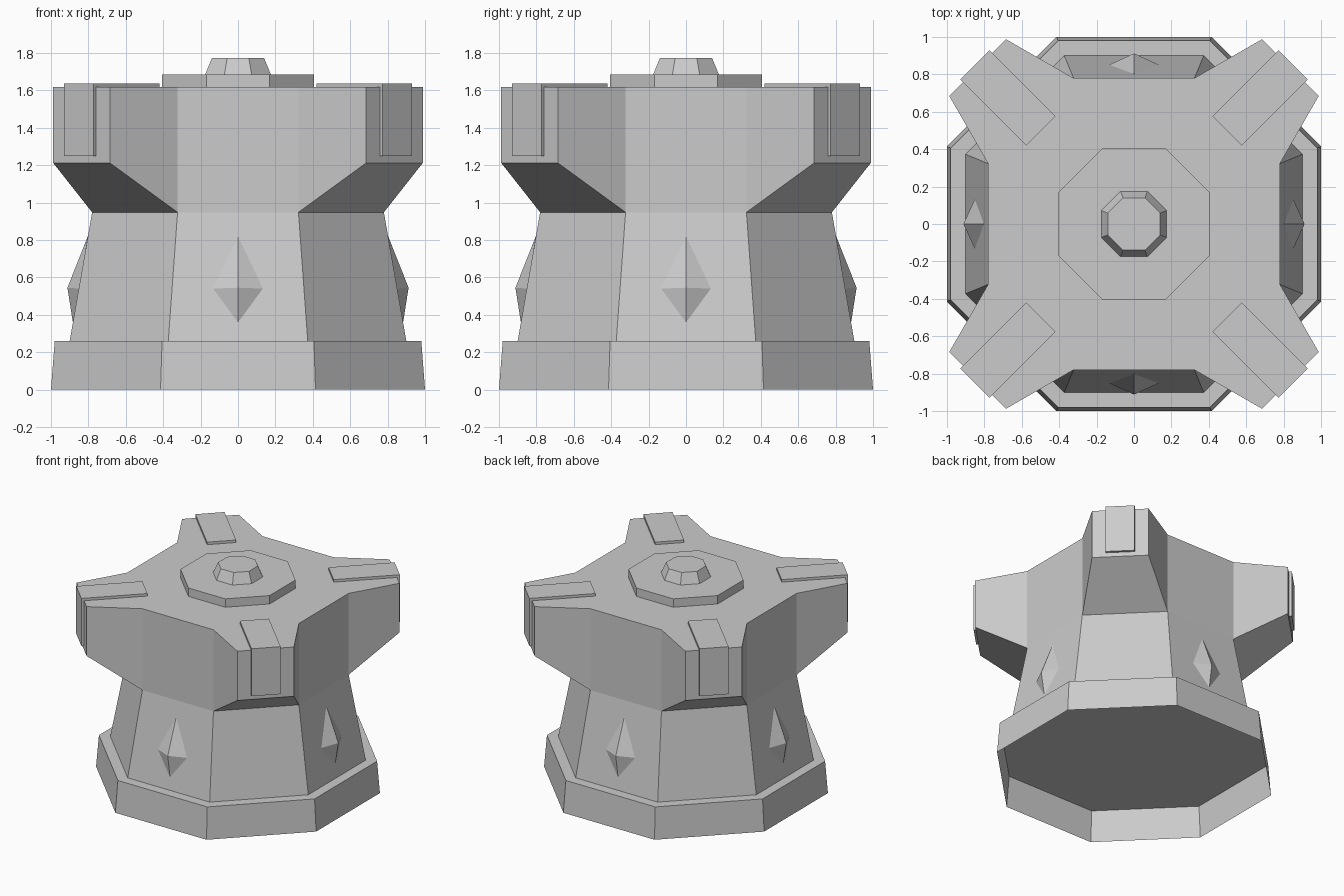
import bpy, bmesh, math
from mathutils import Matrix, Vector

if "Cube" in bpy.data.objects:
    bpy.data.objects.remove(bpy.data.objects["Cube"], do_unlink=True)

GREY = (0.6, 0.6, 0.6, 1.0)
stone = bpy.data.materials.new("stone_grey")
stone.use_nodes = True
stone.diffuse_color = GREY
stone.node_tree.nodes["Principled BSDF"].inputs["Base Color"].default_value = GREY

WHOLE = [range(8)]  # a single closing face under an octagonal part


def quarter_turn(k, offset=0.0):
    return Matrix.Rotation(offset + k * math.pi / 2, 3, 'Z')


def add_object(name, bm):
    bmesh.ops.recalc_face_normals(bm, faces=bm.faces)
    mesh = bpy.data.meshes.new(name)
    bm.to_mesh(mesh)
    bm.free()
    mesh.materials.append(stone)
    obj = bpy.data.objects.new(name, mesh)
    bpy.context.collection.objects.link(obj)


def octagon(apothem, z):
    """Ring with flat sides facing the x and y axes."""
    r = apothem / math.cos(math.pi / 8)
    angles = [math.pi / 8 + i * math.pi / 4 for i in range(8)]
    return [(r * math.cos(a), r * math.sin(a), z) for a in angles]


def loft(name, low_ring, high_ring, underside):
    """Join two rings and cap the top; underside lists the corners of each bottom face."""
    bm = bmesh.new()
    low = [bm.verts.new(p) for p in low_ring]
    high = [bm.verts.new(p) for p in high_ring]
    n = len(low)
    for i in range(n):
        j = (i + 1) % n
        bm.faces.new((low[i], low[j], high[j], high[i]))
    for corners in underside:
        bm.faces.new([low[i] for i in reversed(corners)])
    bm.faces.new(high)
    add_object(name, bm)


def star(z_inner, z_outer):
    """Outline of the head: octagon corners with an arm on each diagonal."""
    arm = [(0.78, 0.323, z_inner), (0.988, 0.685, z_outer),
           (0.685, 0.988, z_outer), (0.323, 0.78, z_inner)]
    return [quarter_turn(k) @ Vector(p) for k in range(4) for p in arm]


# Hollow plinth, open underneath, and tapered column
loft("plinth", octagon(1.0, 0), octagon(0.98, 0.26), [])
loft("column", octagon(0.9, 0.26), octagon(0.78, 0.948), WHOLE)

# Head: flat octagonal bottom with one sloped face under each arm
slopes = [range(4 * k, 4 * k + 4) for k in range(4)]
bottom = [i for s in slopes for i in (s[0], s[-1])]
loft("head", star(0.948, 1.212), star(1.617, 1.617), slopes + [bottom])

# Stepped cap in the middle of the top
loft("top_disc", octagon(0.405, 1.617), octagon(0.405, 1.686), WHOLE)
loft("top_knob", octagon(0.175, 1.686), octagon(0.14, 1.772), WHOLE)

# Raised straps wrapping the end of each arm
for k in range(4):
    bm = bmesh.new()
    bmesh.ops.create_cube(bm, size=1)
    bmesh.ops.scale(bm, vec=(0.5, 0.22, 0.39), verts=bm.verts)
    bmesh.ops.translate(bm, vec=(0.954, 0, 1.443), verts=bm.verts)
    bmesh.ops.rotate(bm, matrix=quarter_turn(k, math.pi / 4), verts=bm.verts)
    add_object(f"arm_strap_{k + 1}", bm)

# Pointed studs on the four main column faces
for k in range(4):
    bm = bmesh.new()
    top, base, tip, back, left, right = [bm.verts.new(p) for p in (
        (0.803, 0, 0.82), (0.883, 0, 0.36), (0.912, 0, 0.545),
        (0.78, 0, 0.545), (0.85, 0.135, 0.54), (0.85, -0.135, 0.54))]
    for end in (top, base):
        for side in (left, right):
            bm.faces.new((end, side, tip))
            bm.faces.new((end, side, back))
    bmesh.ops.rotate(bm, matrix=quarter_turn(k), verts=bm.verts)
    add_object(f"column_stud_{k + 1}", bm)
